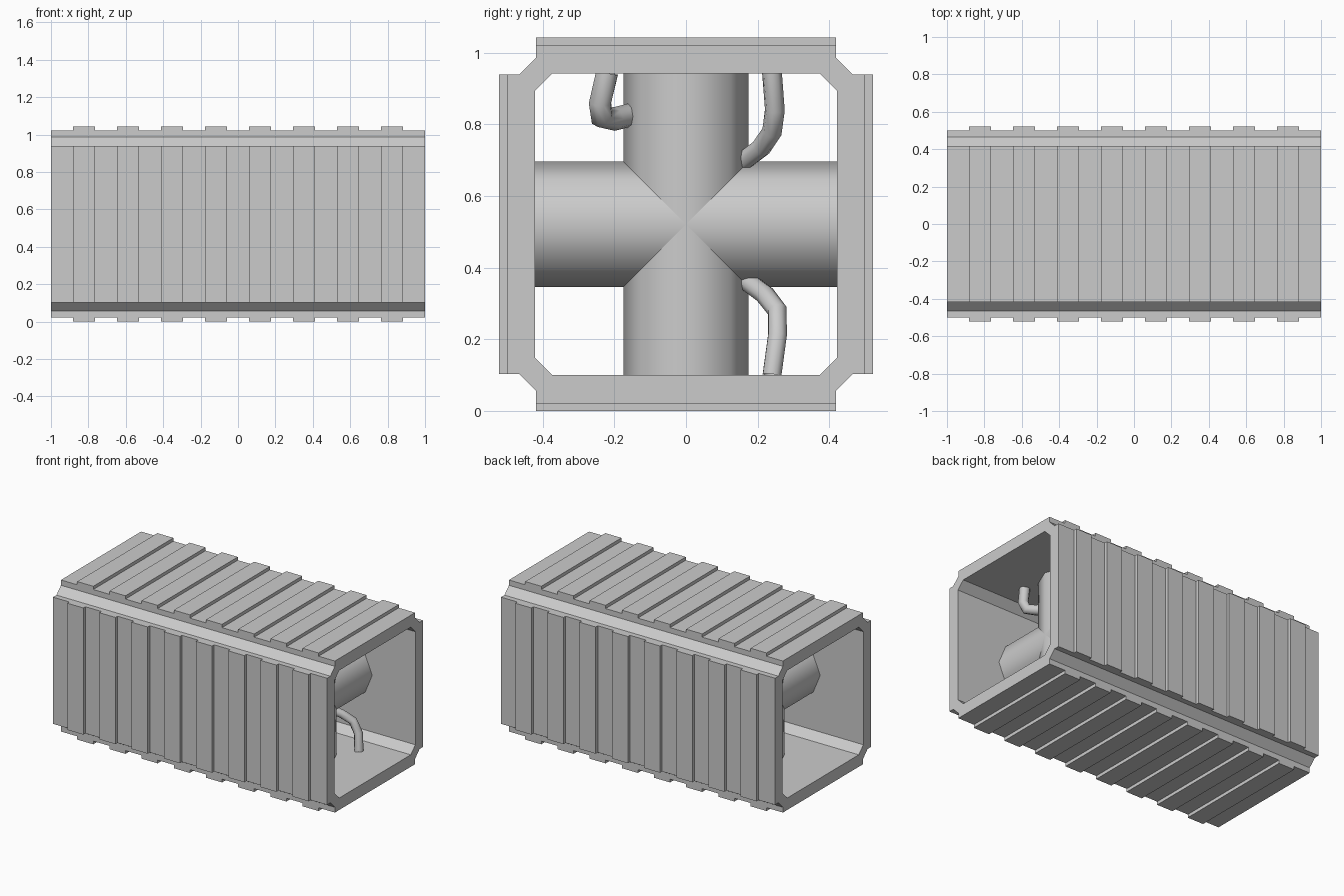
import bpy, bmesh, math
from mathutils import Matrix

if "Cube" in bpy.data.objects:
    bpy.data.objects.remove(bpy.data.objects["Cube"])

H = 0.5215            # half height including ribs
WALL, HALF, INNER = 0.50, 0.418, 0.421


def mesh_object(name, bm, smooth=False):
    me = bpy.data.meshes.new(name)
    bmesh.ops.recalc_face_normals(bm, faces=bm.faces[:])
    for f in bm.faces:
        f.smooth = smooth
    bm.to_mesh(me)
    bm.free()
    ob = bpy.data.objects.new(name, me)
    bpy.context.collection.objects.link(ob)
    return ob


def curve_to_mesh(name, cu):
    tmp = bpy.data.objects.new(name + "_curve", cu)
    bpy.context.collection.objects.link(tmp)
    bpy.context.view_layer.update()
    dg = bpy.context.evaluated_depsgraph_get()
    me = bpy.data.meshes.new_from_object(tmp.evaluated_get(dg))
    bpy.data.objects.remove(tmp)
    ob = bpy.data.objects.new(name, me)
    bpy.context.collection.objects.link(ob)
    return ob


def four_fold(pts):
    """Repeat one corner's points around the four corners."""
    out = []
    for k in range(4):
        for a, b in pts:
            for _ in range(k):
                a, b = -b, a
            out.append((a, b))
    return out


# Hollow corridor: notched outer profile with a chamfered opening
shell = bpy.data.curves.new("corridor_shell", 'CURVE')
shell.dimensions = '2D'
shell.fill_mode = 'BOTH'
shell.extrude = 1.0
outer = four_fold([(WALL, HALF), (0.465, HALF), (HALF, 0.465), (HALF, WALL)])
inner = four_fold([(INNER, 0.373), (0.373, INNER)])
for pts in (outer, inner):
    sp = shell.splines.new('POLY')
    sp.points.add(len(pts) - 1)
    for p, (a, b) in zip(sp.points, pts):
        p.co = (a, b, 0, 1)
    sp.use_cyclic_u = True
ob = curve_to_mesh("corridor_shell", shell)
ob.rotation_euler = (math.pi / 2, 0, math.pi / 2)
ob.location.z = H
ob.data.shade_flat()

# Raised ribs on all four sides
bm = bmesh.new()
for side in range(4):
    turn = Matrix.Rotation(side * math.pi / 2, 4, 'X')
    for i in range(8):
        x = (i - 3.5) * 0.235
        m = (Matrix.Translation((0, 0, H)) @ turn
             @ Matrix.Translation((x, 0, (WALL + H) / 2 - 0.005))
             @ Matrix.Diagonal((0.117, 2 * HALF, H - WALL + 0.01, 1)))
        bmesh.ops.create_cube(bm, size=1, matrix=m)
mesh_object("wall_ribs", bm)


def pipe(name, pts, radius, s):
    cu = bpy.data.curves.new(name, 'CURVE')
    cu.dimensions = '3D'
    cu.bevel_depth = radius
    cu.bevel_resolution = 2
    sp = cu.splines.new('POLY')
    sp.points.add(len(pts) - 1)
    for p, (x, y, z) in zip(sp.points, pts):
        p.co = (x * s, y, z, 1)
    curve_to_mesh(name, cu).data.shade_smooth()


# Crossed beams and their bent pipes near each end
PIPES = {
    "lower_pipe": ([(0.52, 0.16, 0.37), (0.60, 0.22, 0.325), (0.66, 0.255, 0.28),
                    (0.70, 0.255, 0.21), (0.715, 0.24, 0.10)], 0.028),
    "upper_pipe": ([(0.52, 0.15, 0.69), (0.58, 0.21, 0.735), (0.63, 0.24, 0.78),
                    (0.66, 0.248, 0.84), (0.67, 0.24, 0.945)], 0.028),
    "hooked_pipe": ([(0.52, -0.14, 0.83), (0.58, -0.20, 0.815), (0.63, -0.235, 0.82),
                     (0.65, -0.24, 0.86), (0.655, -0.22, 0.945)], 0.033),
}
for s, end in ((1, "right"), (-1, "left")):
    bm = bmesh.new()
    for angle in (0, math.pi / 2):
        bmesh.ops.create_cone(
            bm, cap_ends=False, segments=8, radius1=0.175, radius2=0.175,
            depth=2 * INNER,
            matrix=Matrix.Translation((0.51 * s, 0, H)) @ Matrix.Rotation(angle, 4, 'X'))
    mesh_object("crossed_beams_" + end, bm, smooth=True)
    for name, (pts, r) in PIPES.items():
        pipe(name + "_" + end, pts, r, s)
